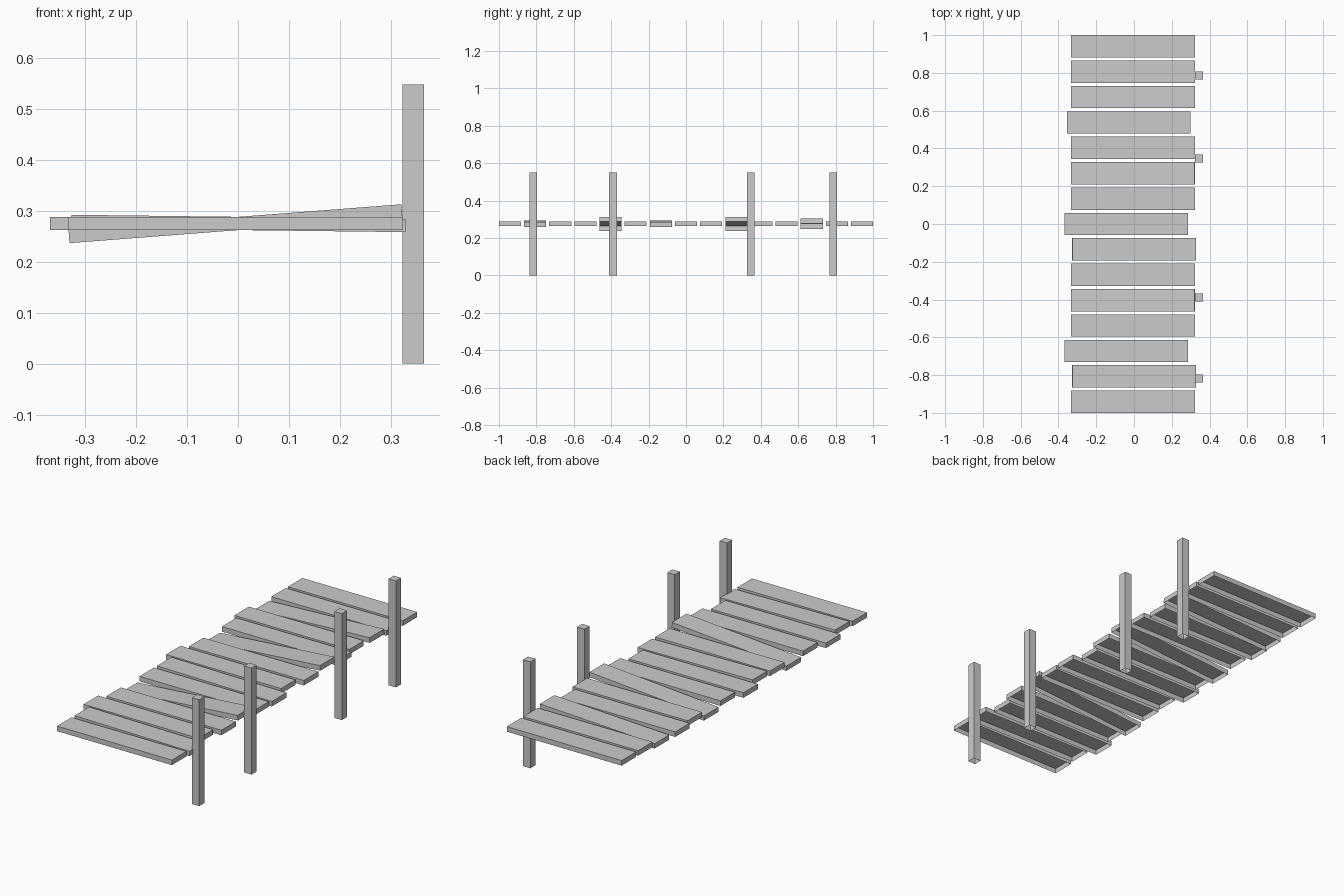
import bpy, bmesh, math
from mathutils import Matrix

if "Cube" in bpy.data.objects:
    bpy.data.objects.remove(bpy.data.objects["Cube"])


def open_box(name, size, centre, tilt=0.0, pivot_x=0.0):
    """Box without an underside, tilted about the y axis (positive = right end up)."""
    bm = bmesh.new()
    bmesh.ops.create_cube(bm, size=1.0)
    bm.normal_update()
    under = [f for f in bm.faces if f.normal.z < -0.5]
    bmesh.ops.delete(bm, geom=under, context='FACES_ONLY')
    bmesh.ops.scale(bm, vec=size, verts=bm.verts)
    bmesh.ops.translate(bm, vec=(-pivot_x, 0, 0), verts=bm.verts)
    bm.transform(Matrix.Rotation(math.radians(-tilt), 4, 'Y'))
    bmesh.ops.translate(bm, vec=(centre[0] + pivot_x, centre[1], centre[2]), verts=bm.verts)
    mesh = bpy.data.meshes.new(name)
    bm.to_mesh(mesh)
    bm.free()
    obj = bpy.data.objects.new(name, mesh)
    bpy.context.collection.objects.link(obj)
    return obj


# Deck planks: sideways slip and tilt in degrees for the uneven ones
COUNT, WIDTH = 15, 0.118
PITCH = (2.0 - WIDTH) / (COUNT - 1)
slip = {1: 0.006, 2: -0.036, 6: 0.006, 7: -0.036, 11: -0.023}
tilt = {1: -0.7, 4: 4.4, 6: -0.7, 9: 4.4, 12: 2.6}
for i in range(COUNT):
    y = -1.0 + WIDTH / 2 + i * PITCH
    open_box(f"deck_plank_{i + 1}", (0.656, WIDTH, 0.026),
             (-0.005 + slip.get(i, 0), y, 0.2755), tilt.get(i, 0), 0.005)

# Mooring posts along the right side
for i, y in enumerate((-0.817, -0.39, 0.346, 0.787)):
    open_box(f"dock_post_{i + 1}", (0.042, 0.042, 0.549), (0.344, y, 0.2745))
